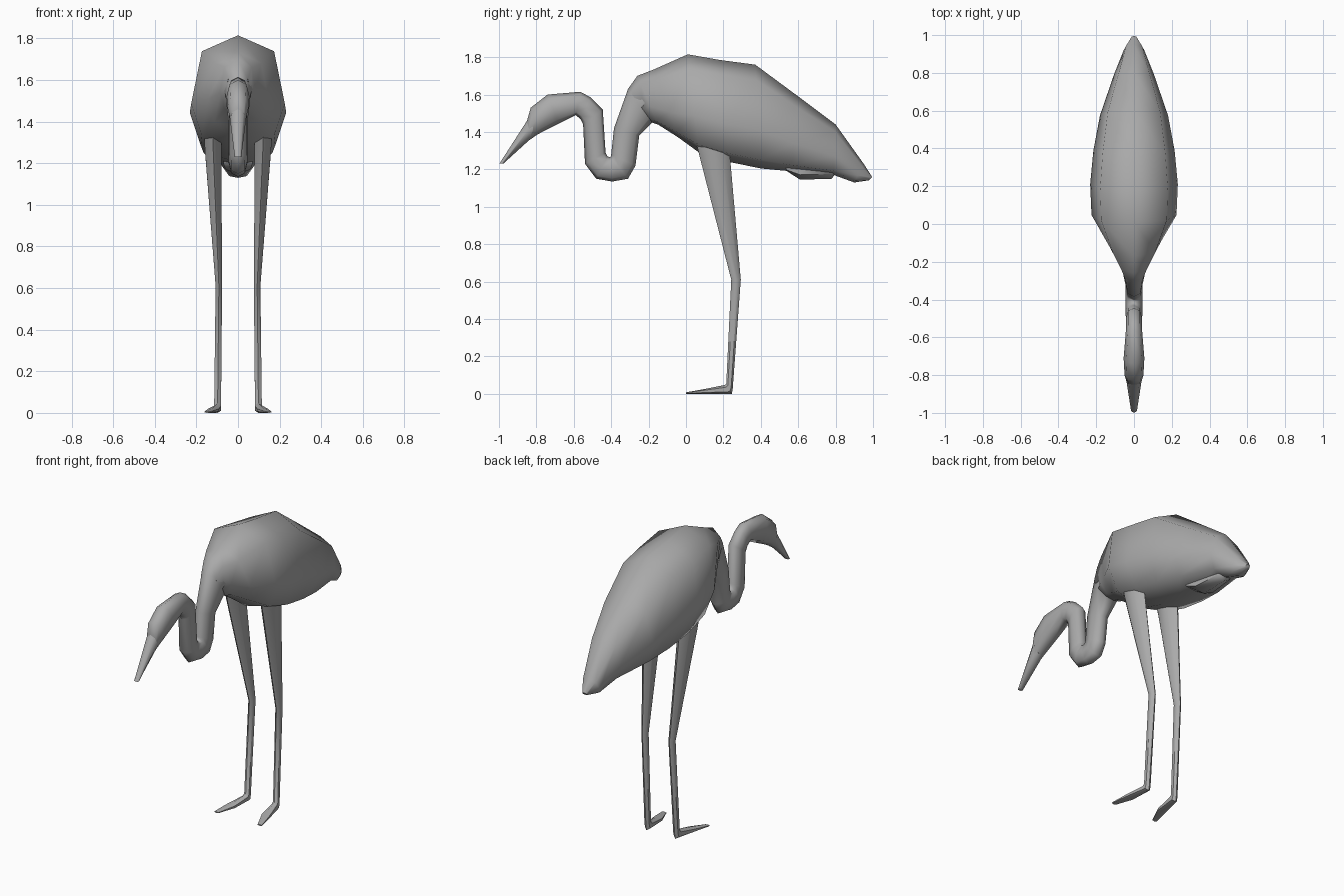
import bpy, bmesh, math
from mathutils import Vector

grey = bpy.data.materials.new("plumage grey")
grey.diffuse_color = (0.4, 0.4, 0.4, 1)


def loft(name, rings, sides=8, power=1.0, skew=0.0, smooth=60):
    """Skin rings given as (x, y_a, z_a, y_b, z_b, half_width)."""
    bm = bmesh.new()
    loops = []
    for x, ya, za, yb, zb, w in rings:
        a, b = Vector((x, ya, za)), Vector((x, yb, zb))
        mid, half = (a + b) / 2, (a - b) / 2
        loop = []
        for i in range(sides):
            t = 2 * math.pi * i / sides
            c, s = math.cos(t), math.sin(t)
            u = math.copysign(abs(c) ** power, c) if abs(c) > 1e-6 else 0
            v = math.copysign(abs(s) ** power, s) if abs(s) > 1e-6 else 0
            u -= skew * s ** 4
            loop.append(bm.verts.new(mid + half * u + Vector((w * v, 0, 0))))
        loops.append(loop)
    for p, q in zip(loops, loops[1:]):
        for i in range(sides):
            j = (i + 1) % sides
            bm.faces.new((p[i], p[j], q[j], q[i]))
    bm.faces.new(loops[0])
    bm.faces.new(loops[-1])
    bmesh.ops.recalc_face_normals(bm, faces=bm.faces)
    mesh = bpy.data.meshes.new(name)
    bm.to_mesh(mesh)
    bm.free()
    mesh.materials.append(grey)
    ob = bpy.data.objects.new(name, mesh)
    bpy.context.collection.objects.link(ob)
    bpy.ops.object.select_all(action='DESELECT')
    ob.select_set(True)
    bpy.context.view_layer.objects.active = ob
    bpy.ops.object.shade_smooth_by_angle(angle=math.radians(smooth))
    return ob


# Body with folded wings, from tail tip to neck base
loft("body", [
    (0, 0.995, 1.16, 0.98, 1.142, 0.015),
    (0, 0.95, 1.23, 0.90, 1.13, 0.055),
    (0, 0.80, 1.44, 0.79, 1.17, 0.105),
    (0, 0.60, 1.59, 0.56, 1.19, 0.18),
    (0, 0.37, 1.76, 0.40, 1.205, 0.215),
    (0, 0.18, 1.785, 0.23, 1.24, 0.232),
    (0, 0.01, 1.815, 0.07, 1.29, 0.225),
    (0, -0.17, 1.735, -0.04, 1.37, 0.145),
    (0, -0.26, 1.70, -0.15, 1.44, 0.085),
    (0, -0.31, 1.63, -0.18, 1.45, 0.062),
], power=0.75, skew=0.25)

# Curved neck and head
loft("neck_and_head", [
    (0, -0.26, 1.68, -0.15, 1.45, 0.075),
    (0, -0.31, 1.63, -0.18, 1.45, 0.062),
    (0, -0.385, 1.42, -0.25, 1.38, 0.046),
    (0, -0.40, 1.28, -0.27, 1.22, 0.045),
    (0, -0.402, 1.268, -0.31, 1.15, 0.045),
    (0, -0.407, 1.265, -0.395, 1.135, 0.045),
    (0, -0.42, 1.27, -0.48, 1.15, 0.045),
    (0, -0.43, 1.29, -0.54, 1.23, 0.044),
    (0, -0.445, 1.52, -0.55, 1.44, 0.042),
    (0, -0.51, 1.585, -0.565, 1.47, 0.042),
    (0, -0.565, 1.615, -0.59, 1.49, 0.044),
    (0, -0.74, 1.60, -0.68, 1.445, 0.055),
    (0, -0.83, 1.53, -0.77, 1.40, 0.05),
    (0, -0.85, 1.46, -0.83, 1.365, 0.038),
], power=0.9)

# Tapered beak
loft("beak", [
    (0, -0.83, 1.485, -0.81, 1.375, 0.042),
    (0, -0.85, 1.46, -0.84, 1.355, 0.038),
    (0, -0.998, 1.23, -0.975, 1.232, 0.016),
])

# Ruffled feathers below the tail
loft("under_tail_feathers", [
    (0, 0.53, 1.22, 0.54, 1.19, 0.08),
    (0, 0.61, 1.25, 0.61, 1.145, 0.07),
    (0, 0.78, 1.25, 0.78, 1.15, 0.05),
    (0, 0.81, 1.25, 0.80, 1.18, 0.03),
], sides=6)

# Legs with flat, splayed feet
for side, label in ((-1, "left"), (1, "right")):
    loft(label + "_leg", [
        (side * 0.12, 0.05, 1.36, 0.24, 1.36, 0.05),
        (side * 0.12, 0.07, 1.28, 0.235, 1.27, 0.046),
        (side * 0.092, 0.242, 0.61, 0.293, 0.61, 0.018),
        (side * 0.098, 0.215, 0.05, 0.25, 0.03, 0.019),
        (side * 0.098, 0.20, 0.046, 0.245, 0.0, 0.02),
        (side * 0.118, 0.10, 0.026, 0.10, 0.0, 0.03),
        (side * 0.148, 0.0, 0.008, 0.0, 0.0, 0.016),
    ], sides=6, smooth=50)
